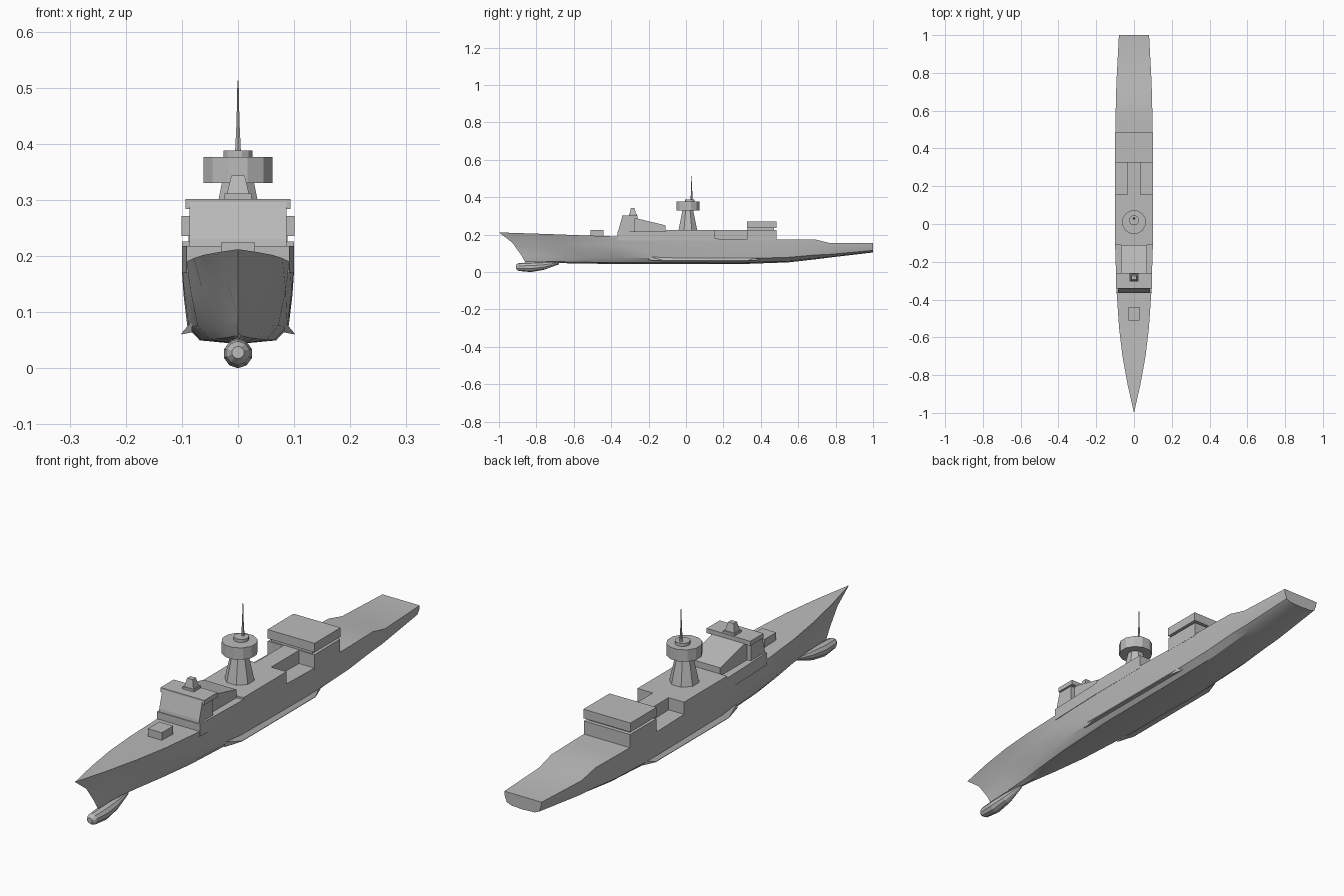
import bpy, bmesh, math

cube = bpy.data.objects.get("Cube")
if cube:
    bpy.data.objects.remove(cube, do_unlink=True)

# One flat paint for the whole ship
paint = bpy.data.materials.new("Ship Grey")
paint.use_nodes = True
GREY = (0.5, 0.5, 0.5, 1)
paint.diffuse_color = GREY
paint.node_tree.nodes["Principled BSDF"].inputs["Base Color"].default_value = GREY


def finish(name, bm, smooth=False):
    bmesh.ops.remove_doubles(bm, verts=bm.verts, dist=0.0002)
    bmesh.ops.recalc_face_normals(bm, faces=bm.faces)
    mesh = bpy.data.meshes.new(name)
    bm.to_mesh(mesh)
    bm.free()
    mesh.materials.append(paint)
    obj = bpy.data.objects.new(name, mesh)
    bpy.context.collection.objects.link(obj)
    if smooth:
        bpy.ops.object.select_all(action='DESELECT')
        obj.select_set(True)
        bpy.context.view_layer.objects.active = obj
        bpy.ops.object.shade_smooth_by_angle(angle=math.radians(25))
    return obj


def loft(name, rings, smooth=False):
    """Skin equal-length closed rings and cap both ends."""
    bm = bmesh.new()
    rows = [[bm.verts.new(p) for p in ring] for ring in rings]
    n = len(rows[0])
    for a, b in zip(rows, rows[1:]):
        for i in range(n):
            j = (i + 1) % n
            bm.faces.new((a[i], a[j], b[j], b[i]))
    bm.faces.new(rows[0])
    bm.faces.new(rows[-1])
    return finish(name, bm, smooth)


def side_prism(name, profile, x0, x1):
    """Extrude a (y, z) side profile across the beam."""
    return loft(name, [[(x, y, z) for y, z in profile] for x in (x0, x1)])


def box(name, x0, x1, y0, y1, z0, z1):
    return side_prism(name, [(y0, z0), (y1, z0), (y1, z1), (y0, z1)], x0, x1)


def turned(name, y, profile, sides, smooth=False):
    """Stack of (radius, z) polygons round a vertical axis."""
    rings = []
    for r, z in profile:
        angles = [2 * math.pi * (i + 0.5) / sides for i in range(sides)]
        rings.append([(r * math.cos(a), y + r * math.sin(a), z) for a in angles])
    return loft(name, rings, smooth)


# Hull: y, deck width, deck z, knuckle width, low width, bilge width, keel z
stations = [
    (-1.0, 0.0, 0.212, 0.0, 0.0, 0.0, 0.055),
    (-0.85, 0.034, 0.207, 0.019, 0.01, 0.006, 0.05),
    (-0.7, 0.061, 0.202, 0.043, 0.027, 0.017, 0.047),
    (-0.55, 0.079, 0.196, 0.065, 0.048, 0.033, 0.045),
    (-0.36, 0.092, 0.19, 0.085, 0.072, 0.05, 0.043),
    (-0.1, 0.1, 0.185, 0.096, 0.088, 0.065, 0.043),
    (0.3, 0.1, 0.175, 0.097, 0.09, 0.068, 0.043),
    (0.55, 0.098, 0.175, 0.096, 0.088, 0.062, 0.052),
    (0.69, 0.095, 0.175, 0.093, 0.085, 0.06, 0.068),
    (0.77, 0.092, 0.155, 0.09, 0.082, 0.058, 0.078),
    (1.0, 0.08, 0.155, 0.078, 0.07, 0.05, 0.105),
]
stem = (-1.0, -0.93, -0.88, -0.865, -0.86)
rings = []
for y, dw, dz, kw, lw, bw, kz in stations:
    depth = dz - kz
    half = [(dw, dz), (kw, kz + depth * 0.66), (lw, kz + depth * 0.22),
            (bw, kz + depth * 0.05), (0.0, kz)]
    blend = max(0.0, (-0.4 - y) / 0.6)
    pts = [(w, y + (s + 1) * blend, z) for (w, z), s in zip(half, stem)]
    rings.append(pts + [(-x, v, z) for x, v, z in reversed(pts[:-1])])
loft("hull", rings, smooth=True)

# Bow bulb
bulb = []
for y, r, z in [(-0.91, 0.011, 0.028), (-0.895, 0.021, 0.027), (-0.83, 0.026, 0.026),
                (-0.76, 0.021, 0.033), (-0.68, 0.006, 0.047)]:
    angles = [2 * math.pi * i / 10 for i in range(10)]
    bulb.append([(r * math.sin(a), y, z + r * math.cos(a)) for a in angles])
loft("bow_bulb", bulb)

# Bilge fins
for side, label in ((1, "left"), (-1, "right")):
    fin = []
    for y0, y1, x, z, t in ((-0.2, 0.39, 0.082, 0.074, 0.01), (-0.12, 0.33, 0.101, 0.061, 0.001)):
        fin.append([(side * x, y0, z - t), (side * x, y1, z - t),
                    (side * x, y1, z + t), (side * x, y0, z + t)])
    loft("bilge_fin_" + label, fin)


# Raised midship decks, flush with the hull sides
def deckhouse(name, sections, z0, top):
    loft(name, [[(w, y, z0), (w, y, top), (-w, y, top), (-w, y, z0)]
                for y, w in sections])


deckhouse("forward_deckhouse", [(-0.365, 0.092), (-0.24, 0.096), (-0.11, 0.1)], 0.17, 0.218)
deckhouse("midship_deckhouse", [(-0.11, 0.1), (0.155, 0.1)], 0.17, 0.226)
box("boat_bay_core", -0.034, 0.034, 0.15, 0.33, 0.17, 0.226)
deckhouse("hangar", [(0.325, 0.1), (0.485, 0.099)], 0.17, 0.226)
box("hangar_roof_neck", -0.088, 0.088, 0.33, 0.47, 0.22, 0.24)
box("hangar_roof", -0.101, 0.101, 0.325, 0.485, 0.236, 0.271)

# Bridge with wings and sloping after house
side_prism("bridge", [(-0.365, 0.19), (-0.36, 0.23), (-0.34, 0.30), (-0.275, 0.30),
                      (-0.275, 0.19)], -0.086, 0.086)
box("bridge_wings", -0.094, 0.094, -0.341, -0.26, 0.284, 0.302)
side_prism("after_house", [(-0.28, 0.2), (-0.28, 0.286), (-0.26, 0.286), (-0.11, 0.25),
                           (-0.11, 0.2)], -0.07, 0.07)

# Director on the bridge roof
box("director_base", -0.024, 0.024, -0.305, -0.262, 0.30, 0.311)
loft("director", [[(x * w, -0.285 + y * d, z) for x, y in ((-1, -1), (1, -1), (1, 1), (-1, 1))]
                  for w, d, z in ((0.02, 0.017, 0.31), (0.012, 0.01, 0.343))])

# Foredeck launcher
box("foredeck_launcher", -0.03, 0.03, -0.51, -0.44, 0.18, 0.224)

# Mast tower, radar drum and pole
turned("mast_tower", 0.01, [(0.055, 0.22), (0.03, 0.335)], 8)
turned("radar_drum", 0.01, [(0.064, 0.33), (0.064, 0.376)], 12)
turned("drum_cap", 0.02, [(0.027, 0.374), (0.027, 0.388)], 12)
turned("mast_pole", 0.03, [(0.006, 0.385), (0.003, 0.44), (0.0012, 0.513)], 6)
